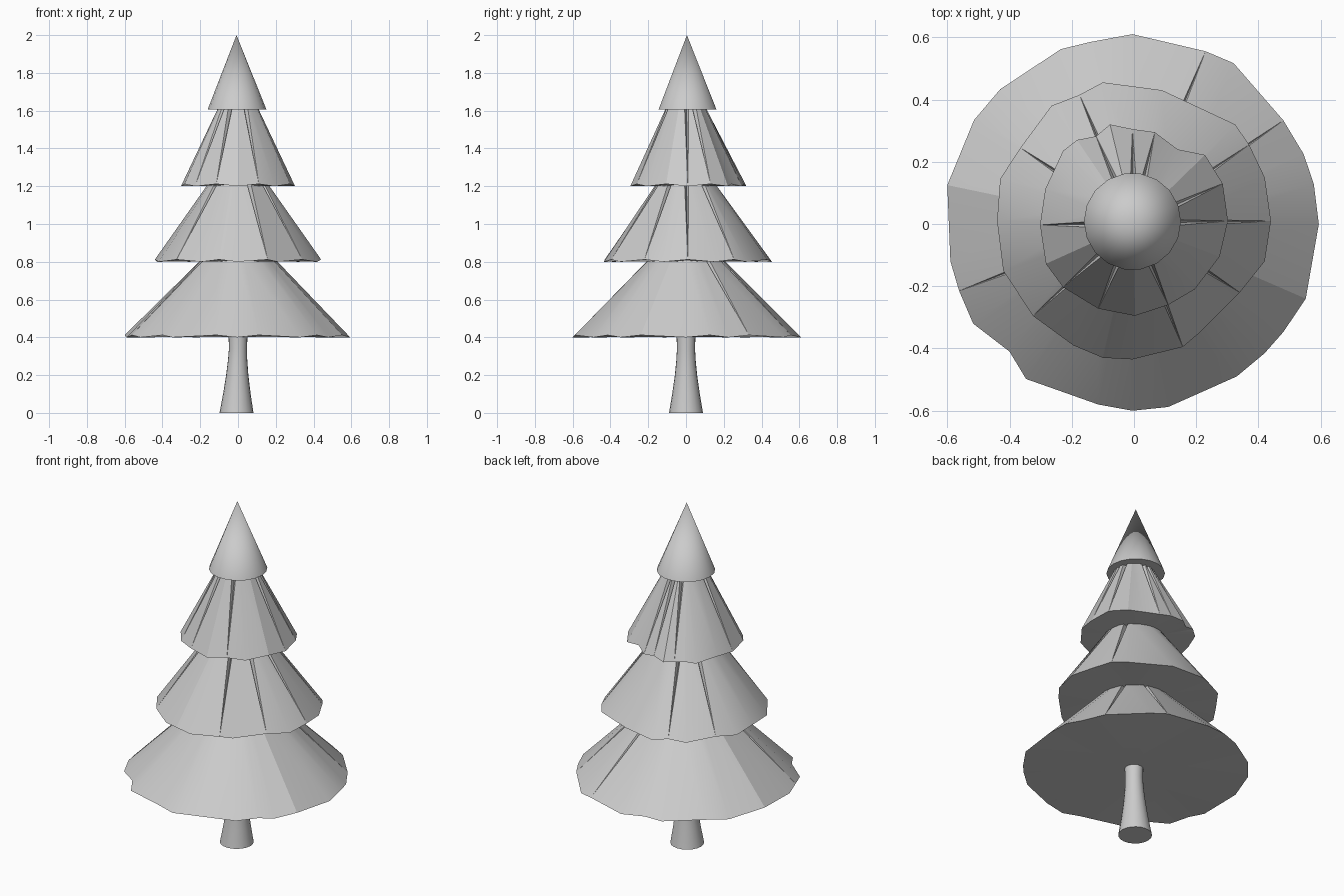
import bpy, bmesh
from math import sin, cos, pi, atan2, radians

if "Cube" in bpy.data.objects:
    bpy.data.objects.remove(bpy.data.objects["Cube"])


def finish(name, bm, angle):
    bmesh.ops.recalc_face_normals(bm, faces=bm.faces)
    me = bpy.data.meshes.new(name)
    bm.to_mesh(me)
    bm.free()
    ob = bpy.data.objects.new(name, me)
    bpy.context.collection.objects.link(ob)
    bpy.ops.object.select_all(action='DESELECT')
    ob.select_set(True)
    bpy.context.view_layer.objects.active = ob
    bpy.ops.object.shade_smooth_by_angle(angle=radians(angle))
    return ob


def lathe(name, rings, sides):
    """Stack of circles (x, y, z, r) joined into a closed solid; r = 0 makes a tip."""
    bm = bmesh.new()
    loops = []
    for x, y, z, r in rings:
        n = sides if r else 1
        loops.append([bm.verts.new((x + r * cos(2 * pi * i / sides),
                                    y + r * sin(2 * pi * i / sides), z)) for i in range(n)])
    for a, b in zip(loops, loops[1:]):
        for i in range(sides):
            j = (i + 1) % sides
            bm.faces.new((a[i], a[j], b[0]) if len(b) == 1 else (a[i], a[j], b[j], b[i]))
    for l in (loops[0], loops[-1]):
        if len(l) > 2:
            bm.faces.new(l)
    return finish(name, bm, 40)


def skirt(name, z0, z1, top_r, rim, slits):
    """Pleated branch tier: irregular rim, round top, narrow folds at the slit indices."""
    bm = bmesh.new()
    centre = bm.verts.new((0, 0, z0 + 0.003))
    low, high = [], []
    for i, (x, y) in enumerate(rim):
        a = atan2(y, x)
        low.append(bm.verts.new((x, y, z0 + 0.012 * (i % 2))))
        d = 0.011 / top_r
        spots = [(d, 1), (0, 0.78), (-d, 1)] if i in slits else [(0, 1)]
        high.append([bm.verts.new((top_r * k * cos(a + t), top_r * k * sin(a + t), z1))
                     for t, k in spots])
    for i in range(len(rim)):
        j = (i + 1) % len(rim)
        bm.faces.new((low[i], low[j], high[j][0], high[i][-1]))
        bm.faces.new((low[j], low[i], centre))
        for p, q in zip(high[i], high[i][1:]):
            bm.faces.new((low[i], q, p))
    bm.faces.new([v for g in high for v in g])
    return finish(name, bm, 20)


# Trunk, flared at the foot
lathe("trunk", [(-.008, 0, 0, .09), (-.006, 0, .1, .073), (-.004, 0, .2, .059),
                (-.002, 0, .28, .051), (0, 0, .34, .048), (0, 0, .41, .05)], 20)

# Bottom branches
skirt("bottom_branches", .4, .81, .2, [
    (-.005, .61), (.23, .555), (.32, .517), (.48, .333), (.545, .225), (.578, .128),
    (.594, 0), (.552, -.24), (.48, -.347), (.42, -.415), (.33, -.49), (.11, -.588),
    (-.005, -.60), (-.115, -.58), (-.347, -.498), (-.4, -.41), (-.517, -.32),
    (-.562, -.215), (-.59, -.12), (-.6, .125), (-.514, .334), (-.43, .433),
    (-.235, .562), (-.14, .585)], {1, 3, 17})

# Lower middle branches
skirt("lower_middle_branches", .8, 1.21, .16, [
    (-.10, .455), (.09, .43), (.325, .32), (.37, .255), (.42, .15), (.44, .01),
    (.42, -.12), (.34, -.22), (.21, -.35), (.157, -.395), (-.005, -.435), (-.10, -.43),
    (-.195, -.39), (-.325, -.295), (-.42, -.15), (-.44, .01), (-.43, .145),
    (-.365, .245), (-.265, .38), (-.175, .415)], {3, 5, 7, 9, 13, 17, 19})

# Upper middle branches
skirt("upper_middle_branches", 1.2, 1.61, .108, [
    (-.077, .32), (-.005, .305), (.067, .295), (.14, .24), (.228, .222), (.285, .13),
    (.302, .01), (.275, -.105), (.195, -.21), (.11, -.26), (.003, -.295),
    (-.115, -.272), (-.228, -.203), (-.283, -.128), (-.302, -.003), (-.285, .112),
    (-.228, .235), (-.183, .27), (-.122, .282)], {1, 2, 5, 6, 9, 11, 12, 14, 18})

# Tree top
lathe("tree_top", [(-.005, .008, 1.605, .156), (-.008, .005, 2.0, 0)], 18)
